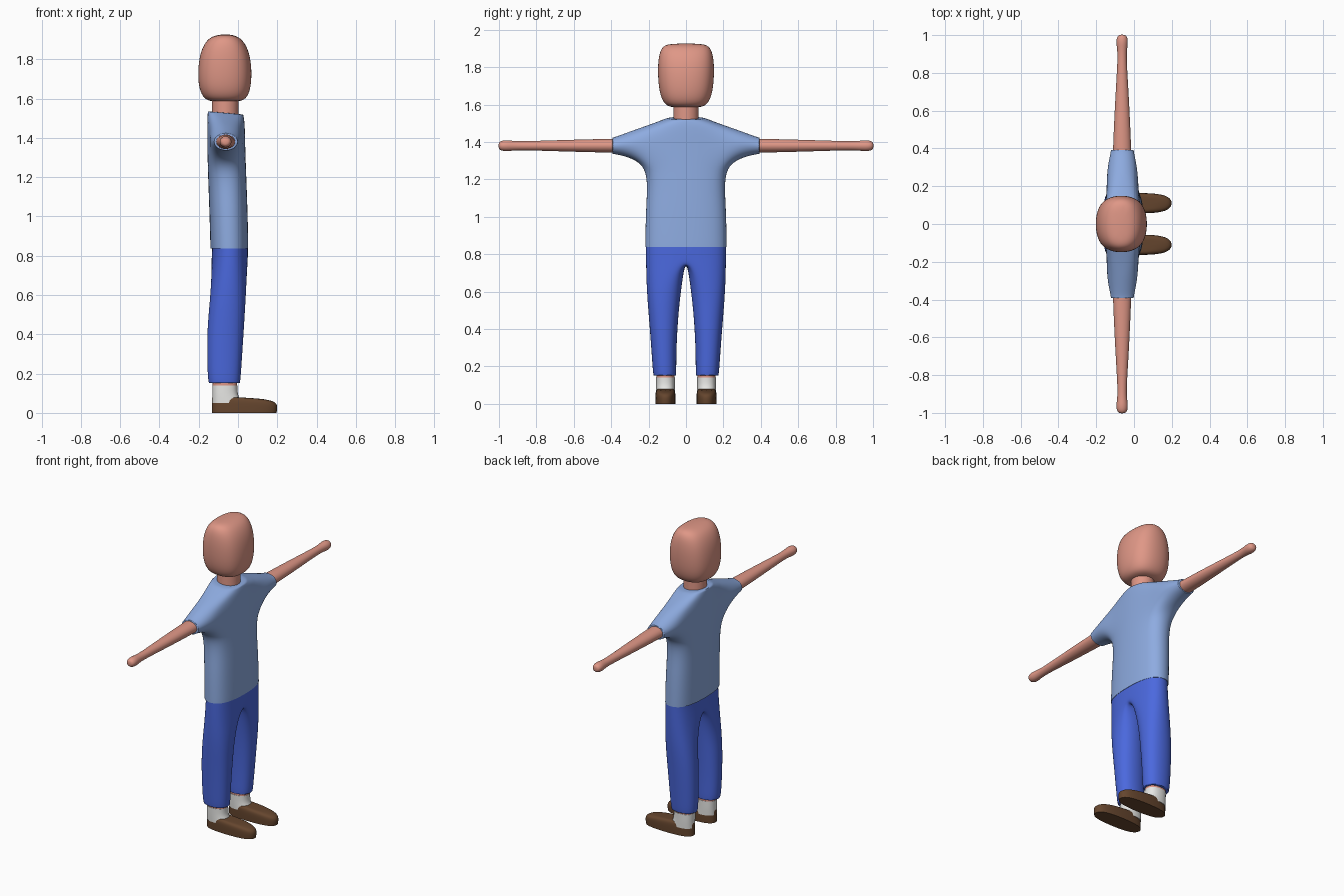
import bpy
import bmesh
from math import cos, sin, pi, radians
from mathutils import Vector

if "Cube" in bpy.data.objects:
    bpy.data.objects.remove(bpy.data.objects["Cube"])


def material(name, rgb):
    mat = bpy.data.materials.new(name)
    mat.use_nodes = True
    mat.diffuse_color = (*rgb, 1)
    bsdf = mat.node_tree.nodes["Principled BSDF"]
    bsdf.inputs["Base Color"].default_value = (*rgb, 1)
    bsdf.inputs["Roughness"].default_value = 0.8
    return mat


skin = material("skin pink", (0.74, 0.31, 0.24))
light_blue = material("shirt light blue", (0.27, 0.41, 0.75))
royal_blue = material("trouser blue", (0.07, 0.14, 0.73))
white = material("sock white", (0.8, 0.8, 0.78))
brown = material("shoe brown", (0.13, 0.06, 0.027))


def ring(centre, u, v, box=1.0, start=0, step=1):
    """Eight cage points around centre, grown to offset subdivision shrinkage."""
    u, v = Vector(u), Vector(v)
    diag = cos(pi / 4) * box
    grow = 6 / (4 + 2 * diag)
    points = []
    for j in range(8):
        a = (start + step * j) * pi / 4
        k = grow * (box if (start + j) % 2 else 1)
        points.append(Vector(centre) + k * (u * cos(a) + v * sin(a)))
    return points


def flat_ring(z, back, front, half_y, y=0, box=1.1, tilt=0, side=1):
    """Horizontal ring from its back and front x and half width in y."""
    half_x = (front - back) / 2
    return ring((back + half_x, y, z), (half_x, 0, -tilt), (0, half_y * side, 0), box)


class Cage:
    """Quad cage that becomes a smooth subdivided part."""

    def __init__(self):
        self.bm = bmesh.new()
        self.crease = self.bm.edges.layers.float.new("crease_edge")

    def verts(self, points):
        return [self.bm.verts.new(p) for p in points]

    def bridge(self, a, b, skip=()):
        for j in range(8):
            if j not in skip:
                n = (j + 1) % 8
                self.bm.faces.new((a[j], a[n], b[n], b[j]))

    def cap(self, loop, sharp):
        face = self.bm.faces.new(loop)
        for edge in face.edges:
            edge[self.crease] = sharp

    def extend(self, loop, rings):
        for points in rings:
            new = self.verts(points)
            self.bridge(loop, new)
            loop = new
        return loop

    def finish(self, name, mat, levels=3):
        bm = self.bm
        bmesh.ops.delete(bm, geom=[v for v in bm.verts if not v.link_faces], context="VERTS")
        bmesh.ops.recalc_face_normals(bm, faces=bm.faces[:])
        mesh = bpy.data.meshes.new(name)
        bm.to_mesh(mesh)
        bm.free()
        mesh.materials.append(mat)
        obj = bpy.data.objects.new(name, mesh)
        bpy.context.collection.objects.link(obj)
        bpy.ops.object.select_all(action="DESELECT")
        obj.select_set(True)
        bpy.context.view_layer.objects.active = obj
        sub = obj.modifiers.new("smooth", "SUBSURF")
        sub.levels = sub.render_levels = levels
        bpy.ops.object.modifier_apply(modifier=sub.name)
        bpy.ops.object.shade_smooth_by_angle(angle=radians(45))


def loft(name, mat, rings, sharp_start=1, sharp_end=1):
    cage = Cage()
    first = cage.verts(rings[0])
    last = cage.extend(first, rings[1:])
    cage.cap(first, sharp_start)
    cage.cap(last, sharp_end)
    cage.finish(name, mat)


# Head and neck
loft("head", skin, [flat_ring(*r, box=1.14) for r in (
    (1.583, -0.13, 0.0, 0.07),
    (1.598, -0.175, 0.045, 0.115),
    (1.66, -0.202, 0.067, 0.142),
    (1.76, -0.204, 0.07, 0.151),
    (1.85, -0.188, 0.054, 0.148),
    (1.912, -0.15, 0.015, 0.13),
    (1.927, -0.09, -0.04, 0.08))], 0, 0)
loft("neck", skin, [flat_ring(z, -0.132, 0.002, 0.067, box=1) for z in (1.48, 1.54, 1.62)])

# Shirt: torso rings with the sleeves grown from an opening on each side
shirt = Cage()
levels = [shirt.verts(flat_ring(*r, box=1.15, tilt=t)) for r, t in (
    ((0.838, -0.14, 0.052, 0.217), 0),
    ((0.87, -0.141, 0.052, 0.217), 0),
    ((1.05, -0.146, 0.048, 0.214), 0),
    ((1.25, -0.154, 0.04, 0.2), 0),
    ((1.38, -0.156, 0.036, 0.2), 0),
    ((1.49, -0.157, 0.034, 0.2), 0.005),
    ((1.527, -0.153, 0.026, 0.1), 0.008))]
shirt.cap(levels[0], 1)
shirt.cap(levels[-1], 0.5)
for i in range(len(levels) - 1):
    shirt.bridge(levels[i], levels[i + 1], (1, 2, 5, 6) if i in (3, 4) else ())
for side, (p, q, r) in ((1, (1, 2, 3)), (-1, (7, 6, 5))):
    low, mid, top = levels[3:6]
    opening = [low[p], low[q], low[r], mid[r], top[r], top[q], top[p], mid[p]]
    cuff = shirt.extend(opening, [
        ring((-0.062, side * y, z), (rx, 0, 0), (0, 0, rz), 1, -1, -1)
        for y, z, rx, rz in ((0.28, 1.388, 0.082, 0.075),
                             (0.375, 1.381, 0.062, 0.046),
                             (0.392, 1.38, 0.06, 0.044))])
    shirt.cap(cuff, 0.8)
shirt.finish("shirt", light_blue)

# Trousers: hip rings split into two legs at the crotch
trousers = Cage()
waist = trousers.verts(flat_ring(0.842, -0.132, 0.05, 0.214, box=1.15))
hips = trousers.extend(waist, [flat_ring(0.81, -0.132, 0.05, 0.214, box=1.15)])
trousers.cap(waist, 1)
crotch = trousers.verts([(x, 0, 0.795) for x in (-0.12, -0.045, 0.035)])
for side, outer in ((1, hips[:5]), (-1, [hips[0], *hips[:3:-1]])):
    hem = trousers.extend(outer + crotch, [
        flat_ring(z, back, front, (out - inn) / 2, side * (out + inn) / 2, 1.08, 0, side)
        for z, back, front, inn, out in ((0.62, -0.137, 0.041, 0.026, 0.211),
                                         (0.45, -0.156, 0.031, 0.044, 0.197),
                                         (0.28, -0.157, 0.02, 0.052, 0.184),
                                         (0.175, -0.153, 0.013, 0.052, 0.177),
                                         (0.152, -0.148, 0.009, 0.054, 0.173))])
    trousers.cap(hem, 0.8)
trousers.finish("trousers", royal_blue)

# Paired arms, ankles, socks and shoes
for side, label in ((1, "left"), (-1, "right")):
    loft(label + "_arm", skin, [
        ring((-0.063, side * y, 1.38), (rx, 0, 0), (0, 0, rz))
        for y, rx, rz in ((0.36, 0.049, 0.037), (0.5, 0.044, 0.035),
                          (0.7, 0.034, 0.029), (0.86, 0.024, 0.024),
                          (0.92, 0.025, 0.025), (0.96, 0.031, 0.03),
                          (0.99, 0.028, 0.026), (1.003, 0.014, 0.014))], 1, 0)
    y = side * 0.11
    loft(label + "_ankle", skin, [flat_ring(z, -0.13, -0.004, 0.048, y) for z in (0.12, 0.2)])
    loft(label + "_sock", white, [flat_ring(z, -0.131, front, 0.05, y) for z, front in (
        (0.05, 0.02), (0.085, 0.002), (0.11, -0.003), (0.14, -0.003))])
    loft(label + "_shoe", brown, [
        flat_ring(z, back, front, half, y, 1.18, tilt) for z, back, front, half, tilt in (
            (0, -0.132, 0.196, 0.053, 0),
            (0.04, -0.132, 0.202, 0.054, 0.002),
            (0.068, -0.132, 0.185, 0.052, 0.008),
            (0.08, -0.13, 0.12, 0.04, 0.008))], 1, 0.3)
